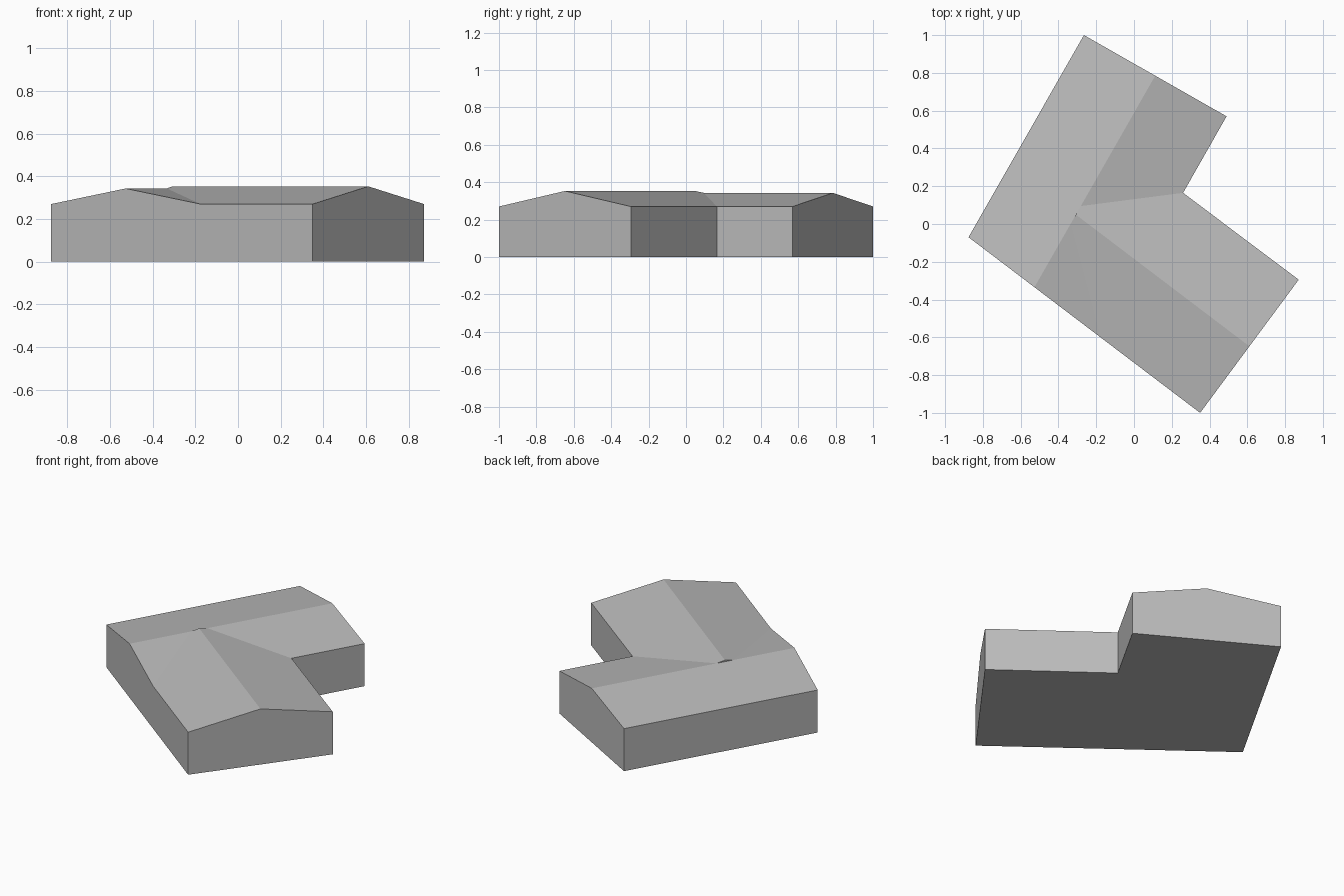
import bpy
from mathutils import Vector
from mathutils.geometry import intersect_line_line

cube = bpy.data.objects.get("Cube")
if cube:
    bpy.data.objects.remove(cube, do_unlink=True)

EAVE = 0.27
grey = bpy.data.materials.new("plain grey")
grey.use_nodes = True
colour = (0.5, 0.5, 0.5, 1)
grey.diffuse_color = colour
grey.node_tree.nodes["Principled BSDF"].inputs["Base Color"].default_value = colour


def meet(a, b, c, d):
    """Point where line ab crosses line cd on the ground."""
    return intersect_line_line(a, b, c, d)[0]


def gabled_wing(name, near, far, ridge):
    """Closed house-shaped prism; near and far hold (eave, ridge, eave) ground points."""
    verts = []
    for left, mid, right in (near, far):
        verts += [(left.x, left.y, 0), (right.x, right.y, 0), (right.x, right.y, EAVE),
                  (mid.x, mid.y, ridge), (left.x, left.y, EAVE)]
    faces = [range(5), range(9, 4, -1)]
    faces += [(i, i + 5, (i + 1) % 5 + 5, (i + 1) % 5) for i in range(5)]
    mesh = bpy.data.meshes.new(name)
    mesh.from_pydata(verts, [], [tuple(f) for f in faces])
    mesh.materials.append(grey)
    obj = bpy.data.objects.new(name, mesh)
    bpy.context.collection.objects.link(obj)
    # Make the prism face outwards
    bpy.context.view_layer.objects.active = obj
    bpy.ops.object.mode_set(mode='EDIT')
    bpy.ops.mesh.select_all(action='SELECT')
    bpy.ops.mesh.normals_make_consistent(inside=False)
    bpy.ops.object.mode_set(mode='OBJECT')
    return obj


# Corners of the L-shaped footprint
back_west, back_east = Vector((-0.265, 1, 0)), Vector((0.49, 0.57, 0))
notch = Vector((0.26, 0.165, 0))
side_north, side_south = Vector((0.872, -0.295, 0)), Vector((0.35, -1, 0))
front_west = Vector((-0.876, -0.07, 0))

# Long wing, cut off at a slant by the front wall
back_mid = (back_west + back_east) / 2
front_mid = meet(back_mid, back_mid + front_west - back_west, front_west, side_south)
front_east = meet(back_east, notch, front_west, side_south)
building = gabled_wing("building", (back_west, back_mid, back_east),
                       (front_west, front_mid, front_east), 0.343)

# Side wing, running in as far as the long wing's ridge
side_mid = (side_north + side_south) / 2
inner_mid = meet(side_mid, side_mid + front_west - side_south, back_mid, front_mid)
inner_north = meet(side_north, notch, back_mid, front_mid)
side_wing = gabled_wing("side_wing", (side_north, side_mid, side_south),
                        (inner_north, inner_mid, front_mid), 0.353)

# Merge the wings into one shell
union = building.modifiers.new("join wings", 'BOOLEAN')
union.operation = 'UNION'
union.solver = 'EXACT'
union.object = side_wing
bpy.context.view_layer.objects.active = building
bpy.ops.object.modifier_apply(modifier=union.name)
bpy.data.objects.remove(side_wing, do_unlink=True)
